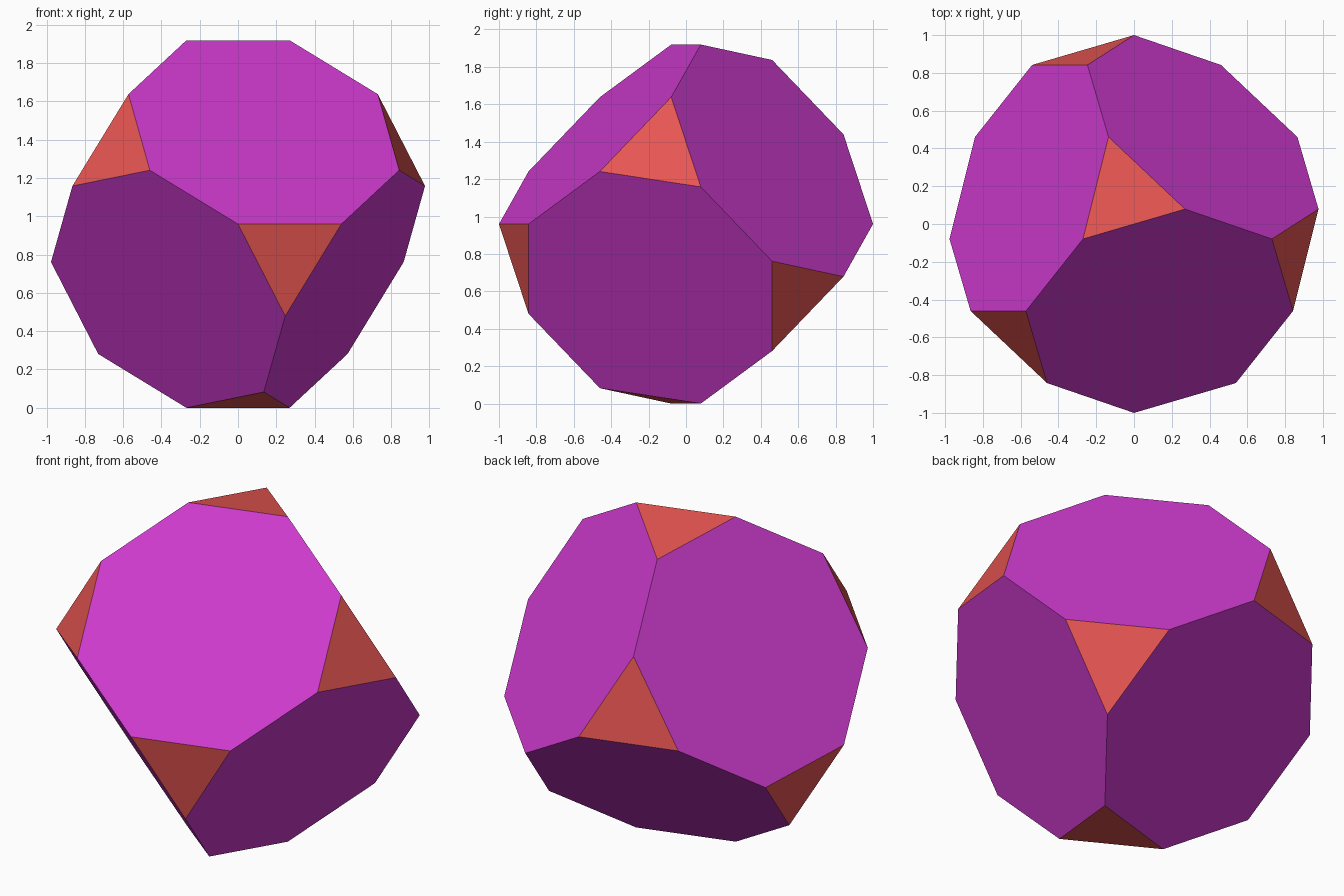
import bpy, bmesh, math
from itertools import product
from mathutils import Matrix, Vector

if "Cube" in bpy.data.objects:
    bpy.data.objects.remove(bpy.data.objects["Cube"])

K = math.sqrt(2) - 1                 # truncated cube ratio
S = 1 / math.sqrt(2 + K * K)         # circumradius of 1


def make_material(name, color):
    mat = bpy.data.materials.new(name)
    mat.diffuse_color = (*color, 1)
    mat.use_nodes = True
    mat.node_tree.nodes["Principled BSDF"].inputs["Base Color"].default_value = mat.diffuse_color
    return mat


# Truncated cube: hull of the cut corners
bm = bmesh.new()
for signs in product((-1, 1), repeat=3):
    for axis in range(3):
        p = [s * S for s in signs]
        p[axis] *= K
        bm.verts.new(p)
bmesh.ops.convex_hull(bm, input=bm.verts[:])
bmesh.ops.dissolve_limit(bm, angle_limit=math.radians(2),
                         verts=bm.verts[:], edges=bm.edges[:])

# Tilt onto an edge, then turn about the vertical
tilt = (Matrix.Rotation(math.atan(K / math.sqrt(2)), 4, 'Z')
        @ Matrix.Rotation(math.radians(45), 4, 'X')
        @ Matrix.Rotation(math.radians(45), 4, 'Z'))
bmesh.ops.transform(bm, matrix=tilt, verts=bm.verts[:])
low = min(v.co.z for v in bm.verts)
bmesh.ops.translate(bm, vec=Vector((0, 0, -low)), verts=bm.verts[:])
bmesh.ops.recalc_face_normals(bm, faces=bm.faces[:])

# Octagons purple, corner triangles red
for f in bm.faces:
    f.material_index = 1 if len(f.verts) == 3 else 0

mesh = bpy.data.meshes.new("truncated_cube")
bm.to_mesh(mesh)
bm.free()
mesh.materials.append(make_material("purple", (0.61, 0.042, 0.61)))
mesh.materials.append(make_material("red", (0.80, 0.092, 0.084)))
obj = bpy.data.objects.new("truncated_cube", mesh)
bpy.context.collection.objects.link(obj)
